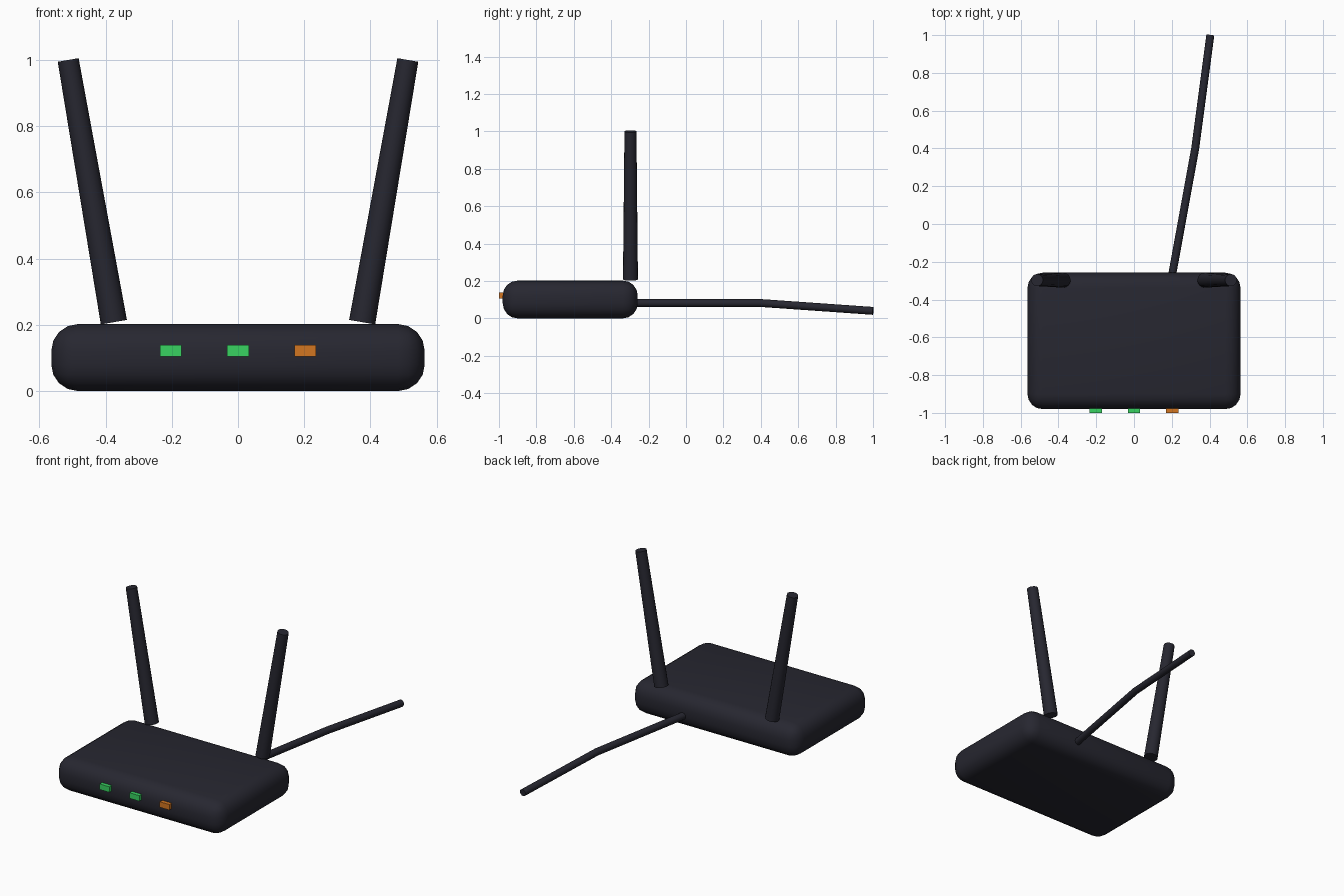
import bpy, bmesh
from mathutils import Vector

if "Cube" in bpy.data.objects:
    bpy.data.objects.remove(bpy.data.objects["Cube"])


def material(name, rgb):
    m = bpy.data.materials.new(name)
    m.diffuse_color = (*rgb, 1)
    m.use_nodes = True
    m.node_tree.nodes["Principled BSDF"].inputs["Base Color"].default_value = m.diffuse_color
    return m


black = material("dark_plastic", (0.02, 0.02, 0.03))
green = material("green_light", (0.04, 0.65, 0.12))
orange = material("orange_light", (0.65, 0.18, 0.015))


def finish(bm, name, mat, smooth=True):
    bmesh.ops.recalc_face_normals(bm, faces=bm.faces)
    me = bpy.data.meshes.new(name)
    bm.to_mesh(me)
    bm.free()
    me.materials.append(mat)
    ob = bpy.data.objects.new(name, me)
    bpy.context.collection.objects.link(ob)
    if smooth:
        bpy.ops.object.select_all(action='DESELECT')
        ob.select_set(True)
        bpy.context.view_layer.objects.active = ob
        bpy.ops.object.shade_smooth_by_angle(angle=0.7)
    return ob


def box(name, centre, size, mat, radius=0.0):
    bm = bmesh.new()
    bmesh.ops.create_cube(bm, size=1)
    for v in bm.verts:
        v.co = Vector(centre) + v.co * Vector(size)
    if radius:
        bmesh.ops.bevel(bm, geom=bm.edges[:], offset=radius, segments=4,
                        profile=0.5, affect='EDGES')
    return finish(bm, name, mat, radius > 0)


def tube(name, points, radii, sides, mat):
    """Capped round tube through the points, mitred at the bends."""
    bm = bmesh.new()
    pts = [Vector(p) for p in points]
    rings = []
    for i, p in enumerate(pts):
        d = Vector()
        if i > 0:
            d += (p - pts[i - 1]).normalized()
        if i < len(pts) - 1:
            d += (pts[i + 1] - p).normalized()
        rot = d.to_track_quat('Z', 'Y').to_matrix().to_4x4()
        rot.translation = p
        rings.append(bmesh.ops.create_circle(
            bm, cap_ends=i in (0, len(pts) - 1), segments=sides,
            radius=radii[i], matrix=rot)["verts"])
    for a, b in zip(rings, rings[1:]):
        for k in range(sides):
            n = (k + 1) % sides
            bm.faces.new((a[k], a[n], b[n], b[k]))
    return finish(bm, name, mat)


# rounded housing
box("housing", (0, -0.619, 0.101), (1.128, 0.722, 0.202), black, 0.08)

# status lights on the front
for name, x, mat in (("left", -0.203, green), ("middle", 0, green), ("right", 0.203, orange)):
    box(name + "_status_light", (x, -0.98, 0.122), (0.065, 0.04, 0.034), mat)

# tapered antennas leaning outwards
for name, s in (("left", -1), ("right", 1)):
    tube(name + "_antenna", [(s * 0.375, -0.297, 0.208), (s * 0.513, -0.297, 1.0)],
         [0.04, 0.032], 16, black)

# cable leaving the back
tube("cable", [(0.2, -0.28, 0.082), (0.324, 0.4, 0.082), (0.404, 1.0, 0.04)],
     [0.021] * 3, 12, black)
